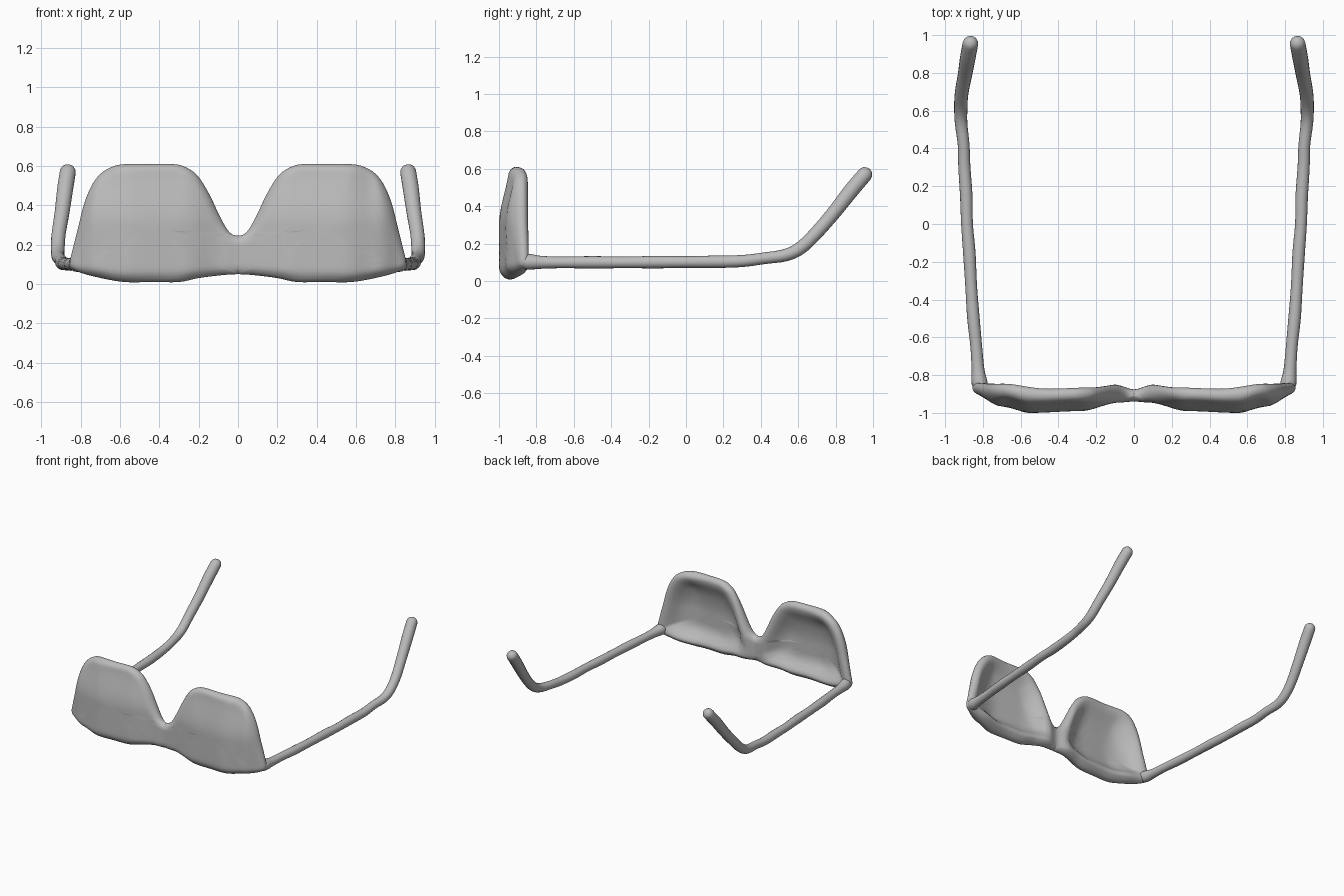
import bpy, bmesh, math
from mathutils import Vector

if "Cube" in bpy.data.objects:
    bpy.data.objects.remove(bpy.data.objects["Cube"])

grey = bpy.data.materials.new("matte_grey")
grey.diffuse_color = (0.5, 0.5, 0.5, 1)
grey.use_nodes = True
grey.node_tree.nodes["Principled BSDF"].inputs["Base Color"].default_value = grey.diffuse_color


def spline(pts, steps):
    """Catmull-Rom curve through points of any dimension."""
    pts = [Vector(p) for p in pts]
    ext = [2 * pts[0] - pts[1]] + pts + [2 * pts[-1] - pts[-2]]
    out = []
    for i in range(1, len(ext) - 2):
        a, b, c, d = ext[i - 1:i + 3]
        for k in range(steps):
            t = k / steps
            out.append(0.5 * (2 * b + (c - a) * t + (2 * a - 5 * b + 4 * c - d) * t * t
                              + (3 * b - a - 3 * c + d) * t ** 3))
    return out + [pts[-1]]


def lerp_table(table, x):
    for (x0, y0), (x1, y1) in zip(table, table[1:]):
        if x <= x1:
            t = max(0, (x - x0) / (x1 - x0))
            t = t * t * (3 - 2 * t)
            return y0 + (y1 - y0) * t
    return table[-1][1]


def smooth(t):
    t = min(1, max(0, t))
    return t * t * (3 - 2 * t)


def finish(bm, name):
    bmesh.ops.remove_doubles(bm, verts=bm.verts, dist=0.0004)
    bmesh.ops.recalc_face_normals(bm, faces=bm.faces)
    me = bpy.data.meshes.new(name)
    bm.to_mesh(me)
    bm.free()
    me.materials.append(grey)
    me.shade_smooth()
    ob = bpy.data.objects.new(name, me)
    bpy.context.collection.objects.link(ob)
    return ob


# Front piece: half outline (x, z) from the bridge top round to the bridge bottom
outline = spline([(0, .245), (.03, .253), (.06, .285), (.1, .36), (.14, .445), (.18, .515),
                  (.22, .565), (.28, .6), (.34, .61), (.45, .61), (.56, .61), (.63, .6),
                  (.70, .56), (.75, .49), (.785, .4), (.81, .3), (.84, .18), (.855, .1),
                  (.82, .065), (.72, .035), (.58, .01), (.44, .01), (.3, .01),
                  (.2, .03), (.08, .045), (0, .05)], 4)
seam = [Vector((0, .05 + .195 * k / 8)) for k in range(1, 8)]
front_tab = [(0, -.94), (.08, -.945), (.28, -.99), (.55, -1.0), (.7, -.965), (.86, -.895)]
back_tab = [(0, -.875), (.1, -.85), (.22, -.865), (.45, -.872), (.7, -.845), (.86, -.84)]


def edge_distance(p):
    best = 9
    for a, b in zip(outline, outline[1:]):
        ab = b - a
        t = min(1, max(0, (p - a).dot(ab) / ab.length_squared))
        best = min(best, (p - a - ab * t).length)
    return best


def layers(p):
    """Front and back y of the shell: rounded rim, hollowed behind each lens."""
    x, z = p
    d = edge_distance(p)
    front = lerp_table(front_tab, x) + .055 * smooth((z - .3) / .33) + .012 * smooth((.08 - z) / .08)
    back = lerp_table(back_tab, x) - .03 * smooth((.08 - z) / .08) * smooth((.75 - x) / .15)
    r = (back - front) / 2
    e = min(1, d / min(r, .05))
    rnd = r * (1 - math.sqrt(max(0, 1 - (1 - e) ** 2)))
    dish = smooth((d - .03) / .12) * smooth((x - .06) / .12)
    back += (front + .05 - back) * dish
    return front + rnd, back - rnd


centre = Vector((.44, .28))
scales = [1, .996, .988, .975, .955, .93, .9, .86, .8, .72, .6, .45, .3, .15]
loop = outline + seam
rings = [[(p, layers(p)) for p in (centre + (q - centre) * s for q in loop)] for s in scales]
mid = layers(centre)
bm = bmesh.new()
for sx in (1, -1):
    for side in (0, 1):
        grid = [[bm.verts.new((sx * p.x, y[side], p.y)) for p, y in ring] for ring in rings]
        hub = bm.verts.new((sx * centre.x, mid[side], centre.y))
        n = len(loop)
        for i in range(n):
            j = (i + 1) % n
            for a, b in zip(grid, grid[1:]):
                bm.faces.new((a[i], a[j], b[j], b[i]))
            bm.faces.new((grid[-1][i], grid[-1][j], hub))
finish(bm, "lens_front")

# Side arms: tapered tubes (x, y, z, radius) that run back and bend upward at the tip
arm_path = [(.805, -.885, .105, .034), (.818, -.84, .103, .042), (.826, -.77, .1, .034),
            (.835, -.65, .1, .031), (.85, -.5, .1, .033), (.862, -.33, .1, .031),
            (.872, -.15, .101, .033), (.884, 0, .102, .031), (.888, .15, .103, .033),
            (.898, .3, .107, .032), (.902, .42, .122, .031), (.915, .53, .138, .033),
            (.917, .61, .175, .035), (.913, .69, .25, .036), (.895, .79, .365, .038),
            (.88, .88, .48, .041), (.866, .955, .568, .041)]
path = spline(arm_path, 4)
for sx, name in ((1, "right_arm"), (-1, "left_arm")):
    bm = bmesh.new()
    stations = [(p.xyz, p.w) for p in path]
    tip, rad = stations[-1]
    way = (tip - stations[-2][0]).normalized()
    for a in (20, 40, 60, 78):  # rounded tip
        t = math.radians(a)
        stations.append((tip + way * rad * math.sin(t), rad * math.cos(t)))
    prev = None
    for i, (c, r) in enumerate(stations):
        lo, hi = stations[max(0, i - 1)][0], stations[min(len(stations) - 1, i + 1)][0]
        t = (hi - lo).normalized()
        u = t.cross(Vector((0, 0, 1))).normalized()
        v = u.cross(t)
        ring = []
        for k in range(16):
            a = k * math.tau / 16
            q = c + r * (u * math.cos(a) + v * math.sin(a))
            ring.append(bm.verts.new((sx * q.x, q.y, q.z)))
        if prev:
            for k in range(16):
                m = (k + 1) % 16
                bm.faces.new((prev[k], prev[m], ring[m], ring[k]))
        else:
            bm.faces.new(ring)
        prev = ring
    bm.faces.new(prev)
    finish(bm, name)
